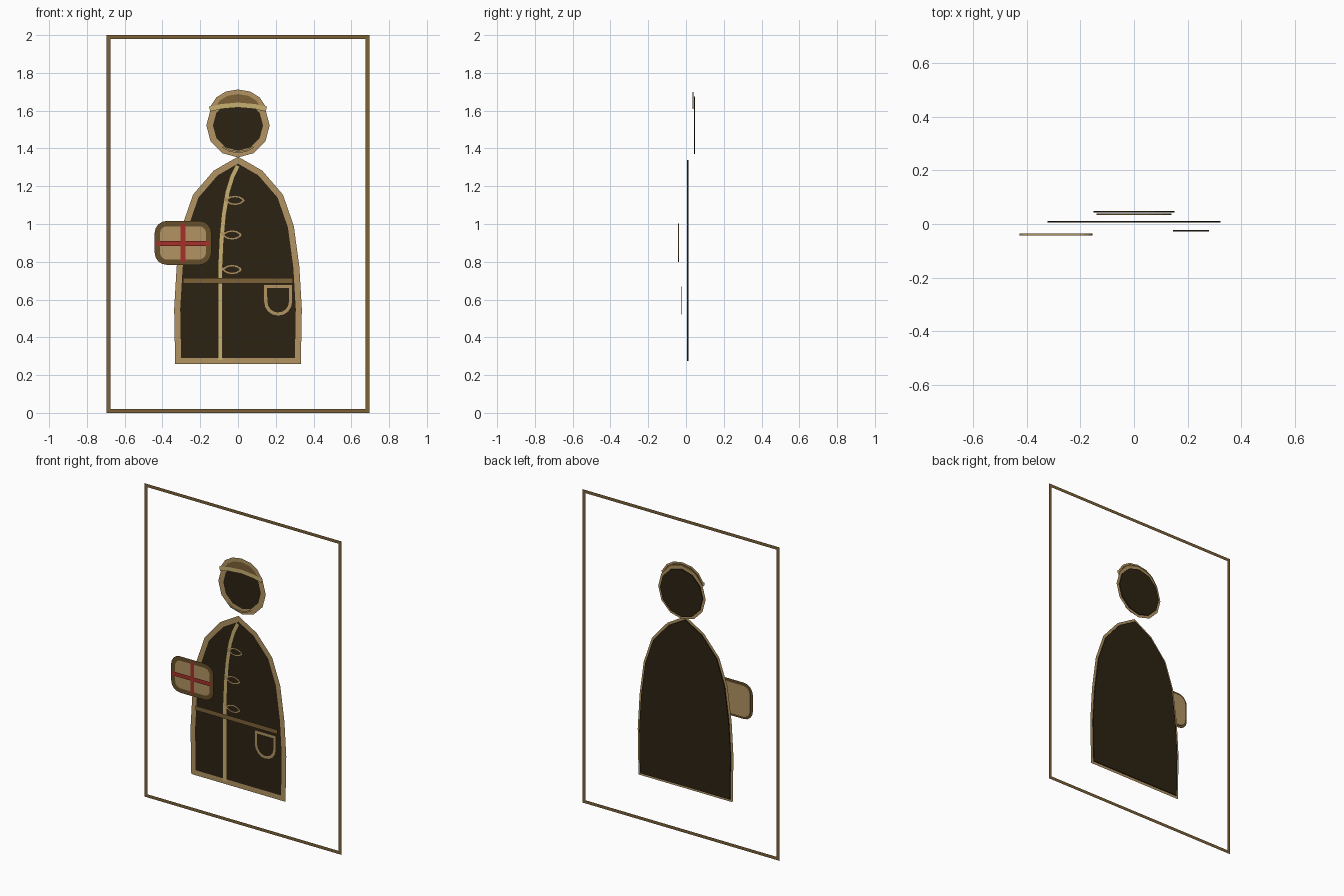
import bpy, bmesh
from math import sin, cos, pi
from mathutils import Vector

cube = bpy.data.objects.get("Cube")
if cube:
    bpy.data.objects.remove(cube)


def material(name, rgb):
    m = bpy.data.materials.new(name)
    m.use_nodes = True
    m.diffuse_color = (*rgb, 1)
    m.node_tree.nodes["Principled BSDF"].inputs["Base Color"].default_value = (*rgb, 1)
    return m


DARK = material("dark cloth", (0.025, 0.016, 0.006))
TAN = material("tan trim", (0.445, 0.296, 0.122))
BROWN = material("brown leather", (0.205, 0.12, 0.037))
DEEP = material("deep brown", (0.135, 0.08, 0.024))
GOLD = material("pale gold", (0.578, 0.434, 0.162))
RED = material("red ribbon", (0.376, 0.03, 0.023))


def finish(name, bm, mat):
    mesh = bpy.data.meshes.new(name)
    bm.to_mesh(mesh)
    bm.free()
    mesh.materials.append(mat)
    obj = bpy.data.objects.new(name, mesh)
    bpy.context.collection.objects.link(obj)
    return obj


def plate(name, pts, y, mat, thick=0.006):
    """Flat filled outline, thin in y and centred on it."""
    bm = bmesh.new()
    face = bm.faces.new([bm.verts.new((x, y - thick / 2, z)) for x, z in pts])
    new = bmesh.ops.extrude_face_region(bm, geom=[face])["geom"]
    back = [v for v in new if isinstance(v, bmesh.types.BMVert)]
    bmesh.ops.translate(bm, vec=(0, thick, 0), verts=back)
    bm.faces.ensure_lookup_table()
    bmesh.ops.recalc_face_normals(bm, faces=bm.faces)
    return finish(name, bm, mat)


def ribbon(name, pts, y, width, mat, closed=False):
    """Flat mitred strip that follows a path in the xz plane."""
    p = [Vector(q) for q in pts]
    n = len(p)
    bm = bmesh.new()
    rows = []
    for i in range(n):
        before = p[i] - p[i - 1] if closed or i > 0 else p[1] - p[0]
        after = p[(i + 1) % n] - p[i] if closed or i < n - 1 else before
        a, b = before.normalized(), after.normalized()
        na, nb = Vector((-a.y, a.x)), Vector((-b.y, b.x))
        miter = (na + nb).normalized()
        off = miter * (width / 2 / max(miter.dot(na), 0.45))
        rows.append([bm.verts.new((q.x, y, q.y)) for q in (p[i] - off, p[i] + off)])
    for i in range(n if closed else n - 1):
        r, s = rows[i], rows[(i + 1) % n]
        bm.faces.new((r[0], s[0], s[1], r[1]))
    for f in bm.faces:
        f.normal_update()
        if f.normal.y > 0:
            f.normal_flip()
    return finish(name, bm, mat)


def mirrored(half):
    """Complete a right half, listed top to bottom, to a closed outline."""
    return half + [(-x, z) for x, z in reversed(half) if x > 0]


def rounded_box(cx, cz, w, h, r, steps=5):
    pts = []
    for k, (sx, sz) in enumerate([(1, 1), (-1, 1), (-1, -1), (1, -1)]):
        for i in range(steps):
            t = (k + i / (steps - 1)) * pi / 2
            pts.append((cx + sx * (w / 2 - r) + r * cos(t),
                        cz + sz * (h / 2 - r) + r * sin(t)))
    return pts


# Surrounding frame
ribbon("frame", [(-0.685, 0.01), (0.685, 0.01), (0.685, 1.99), (-0.685, 1.99)],
       0.05, 0.02, BROWN, True)

# Coat and its border
coat = mirrored([(0, 1.338), (0.118, 1.27), (0.224, 1.147), (0.28, 0.985),
                 (0.309, 0.77), (0.322, 0.55), (0.317, 0.275)])
plate("coat", coat, 0.009, DARK)
ribbon("coat_border", coat, 0.004, 0.032, TAN, True)

# Front closing and its three loops
ribbon("coat_closing", [(0, 1.31), (-0.03, 1.25), (-0.055, 1.17), (-0.075, 1.05),
                        (-0.087, 0.92), (-0.094, 0.77), (-0.094, 0.28)],
       -0.002, 0.025, GOLD)
for k, (cx, cz) in enumerate([(-0.016, 1.125), (-0.031, 0.942), (-0.031, 0.759)]):
    loop = []
    for i in range(12):
        t = 2 * pi * i / 12
        loop.append((cx + 0.046 * cos(t), cz + 0.021 * sin(t) * abs(sin(t)) ** 0.5))
    ribbon(f"coat_loop_{k + 1}", loop, -0.006, 0.012, TAN, True)
    ribbon(f"coat_loop_tail_{k + 1}", [(cx - 0.058, cz + 0.012), (cx - 0.04, cz)],
           -0.006, 0.012, TAN)

# Belt
ribbon("belt", [(-0.29, 0.699), (0.29, 0.699)], -0.015, 0.029, BROWN)

# Pocket with a rounded bottom
pocket = [(0.145, 0.67), (0.28, 0.67)]
pocket += [(0.2125 + 0.067 * cos(t), 0.59 + 0.068 * sin(t))
           for t in [-pi * i / 8 for i in range(9)]]
plate("pocket", pocket, -0.025, DARK, 0.004)
ribbon("pocket_border", pocket, -0.029, 0.019, TAN, True)

# Head with a wide rim
head = [(0.15 * cos(pi * i / 6), 1.522 + 0.152 * sin(pi * i / 6)) for i in range(12)]
plate("head", head, 0.045, DARK)
ribbon("head_rim", head, 0.041, 0.034, TAN, True)

# Collar arc under the chin
ribbon("collar", [(-0.08, 1.408), (-0.045, 1.388), (0, 1.38), (0.045, 1.388), (0.08, 1.408)],
       0.018, 0.01, TAN)

# Cap dome, its edge and its brim
dome = [(-0.14, 1.61), (-0.105, 1.662), (-0.06, 1.69), (0, 1.70),
        (0.06, 1.69), (0.105, 1.662), (0.14, 1.61)]
brim = [(-0.15, 1.608), (-0.09, 1.622), (0, 1.63), (0.09, 1.622), (0.15, 1.608)]
plate("cap", dome + brim[3:0:-1], 0.037, BROWN)
ribbon("cap_edge", dome, 0.033, 0.024, TAN)
ribbon("cap_brim", brim, 0.029, 0.026, GOLD)

# Parcel with border and crossed red ribbon
parcel = rounded_box(-0.291, 0.9, 0.272, 0.204, 0.05)
plate("parcel", parcel, -0.039, TAN)
ribbon("parcel_border", parcel, -0.044, 0.028, DEEP, True)
ribbon("parcel_ribbon_upright", [(-0.291, 0.797), (-0.291, 1.003)], -0.047, 0.026, RED)
ribbon("parcel_ribbon_across", [(-0.431, 0.897), (-0.151, 0.897)], -0.05, 0.026, RED)
